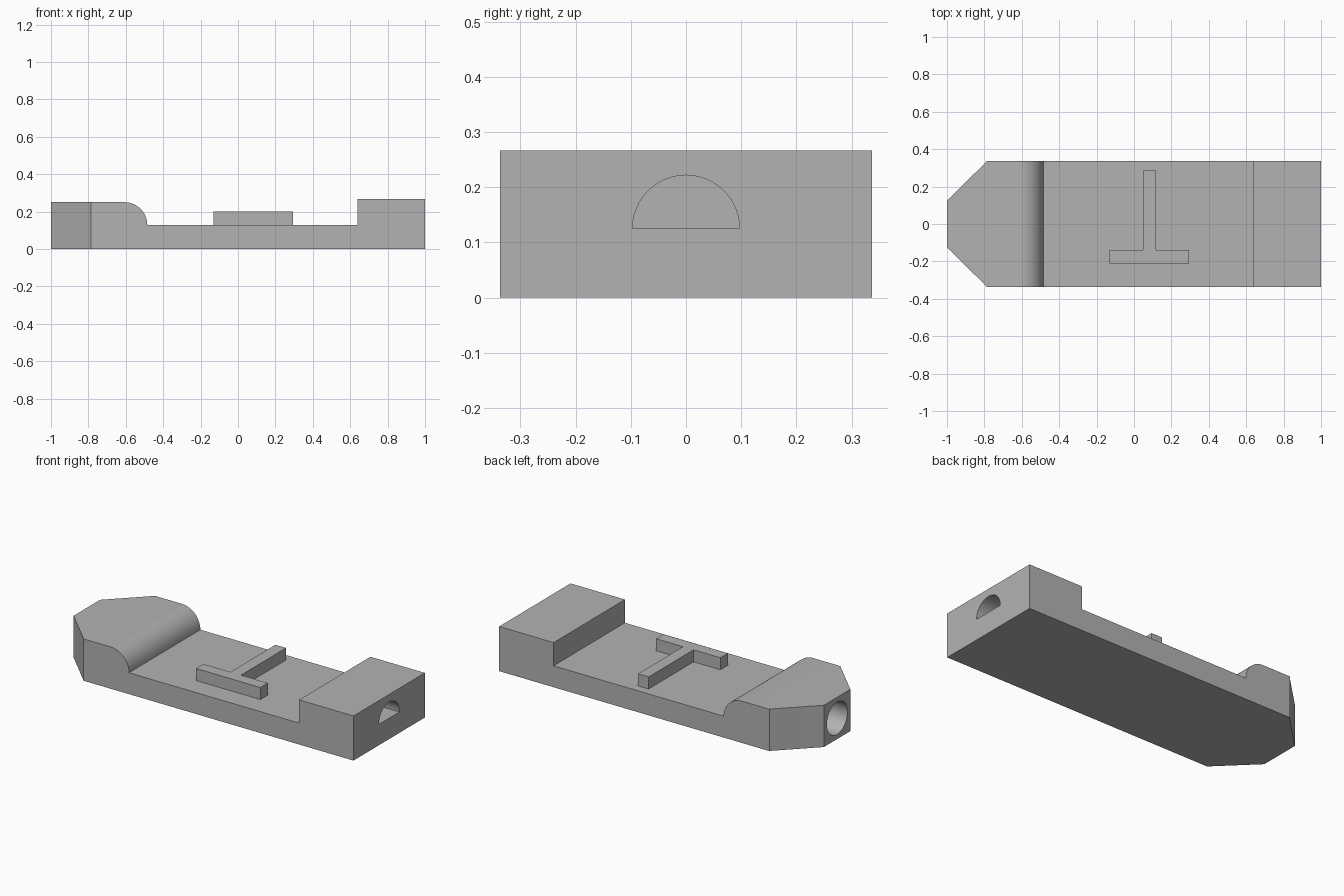
import bpy, bmesh, math
from mathutils import Vector

if "Cube" in bpy.data.objects:
    bpy.data.objects.remove(bpy.data.objects["Cube"])

grey = bpy.data.materials.new("plain grey")
grey.use_nodes = True
colour = (0.45, 0.45, 0.45, 1)
grey.diffuse_color = colour
grey.node_tree.nodes["Principled BSDF"].inputs["Base Color"].default_value = colour


def prism(name, points, sweep):
    """Extrude a closed 3D outline along a vector."""
    bm = bmesh.new()
    face = bm.faces.new([bm.verts.new(p) for p in points])
    out = bmesh.ops.extrude_face_region(bm, geom=[face])
    moved = [v for v in out["geom"] if isinstance(v, bmesh.types.BMVert)]
    bmesh.ops.translate(bm, verts=moved, vec=Vector(sweep))
    bmesh.ops.recalc_face_normals(bm, faces=bm.faces)
    mesh = bpy.data.meshes.new(name)
    bm.to_mesh(mesh)
    bm.free()
    mesh.materials.append(grey)
    obj = bpy.data.objects.new(name, mesh)
    bpy.context.collection.objects.link(obj)
    return obj


def arc(radius, start, end, steps):
    for i in range(steps + 1):
        a = math.radians(start + (end - start) * i / steps)
        yield radius * math.cos(a), radius * math.sin(a)


def boolean(target, cutter, operation):
    mod = target.modifiers.new(cutter.name, "BOOLEAN")
    mod.operation, mod.solver, mod.object = operation, "EXACT", cutter
    bpy.context.view_layer.objects.active = target
    bpy.ops.object.modifier_apply(modifier=mod.name)
    bpy.data.objects.remove(cutter)


HALF, FLOOR, NOSE, BLOCK = 0.337, 0.128, 0.25, 0.267

# Body: side profile with rounded nose step and raised end block
round_step = [(-0.607 + x, FLOOR + z) for x, z in arc(NOSE - FLOOR, 90, 0, 20)]
profile = [(-1, 0), (-1, NOSE)] + round_step
profile += [(0.64, FLOOR), (0.64, BLOCK), (1, BLOCK), (1, 0)]
body = prism("body", [(x, -HALF, z) for x, z in profile], (0, 2 * HALF, 0))

# Tapered nose: keep only what lies inside the plan outline
half_plan = [(1.1, 0.4), (-0.787, 0.4), (-0.787, HALF), (-0.797, 0.325), (-1, 0.125), (-1.1, 0.027)]
plan = half_plan + [(x, -y) for x, y in reversed(half_plan)]
boolean(body, prism("plan_cutter", [(x, y, -0.1) for x, y in plan], (0, 0, 0.6)), "INTERSECT")

# Round socket in the nose, half-round socket in the end block
R, AXIS = 0.097, 0.125
nose_ring = list(arc(R, 0, 360, 48))[:-1]
boolean(body, prism("nose_socket", [(-1.1, y, AXIS + z) for y, z in nose_ring], (0.4, 0, 0)), "DIFFERENCE")
half_ring = list(arc(R, 0, 180, 24))
boolean(body, prism("end_socket", [(1.1, y, AXIS + z) for y, z in half_ring], (-0.4, 0, 0)), "DIFFERENCE")

bpy.ops.object.select_all(action="DESELECT")
body.select_set(True)
bpy.context.view_layer.objects.active = body
bpy.ops.object.shade_smooth_by_angle(angle=math.radians(25))

# Raised ridge on the floor: a crossbar with a central stem
ridge = [(-0.13, -0.21), (0.295, -0.21), (0.295, -0.14), (0.118, -0.14),
         (0.118, 0.285), (0.048, 0.285), (0.048, -0.14), (-0.13, -0.14)]
prism("floor_ridge", [(x, y, FLOOR) for x, y in ridge], (0, 0, 0.072))
